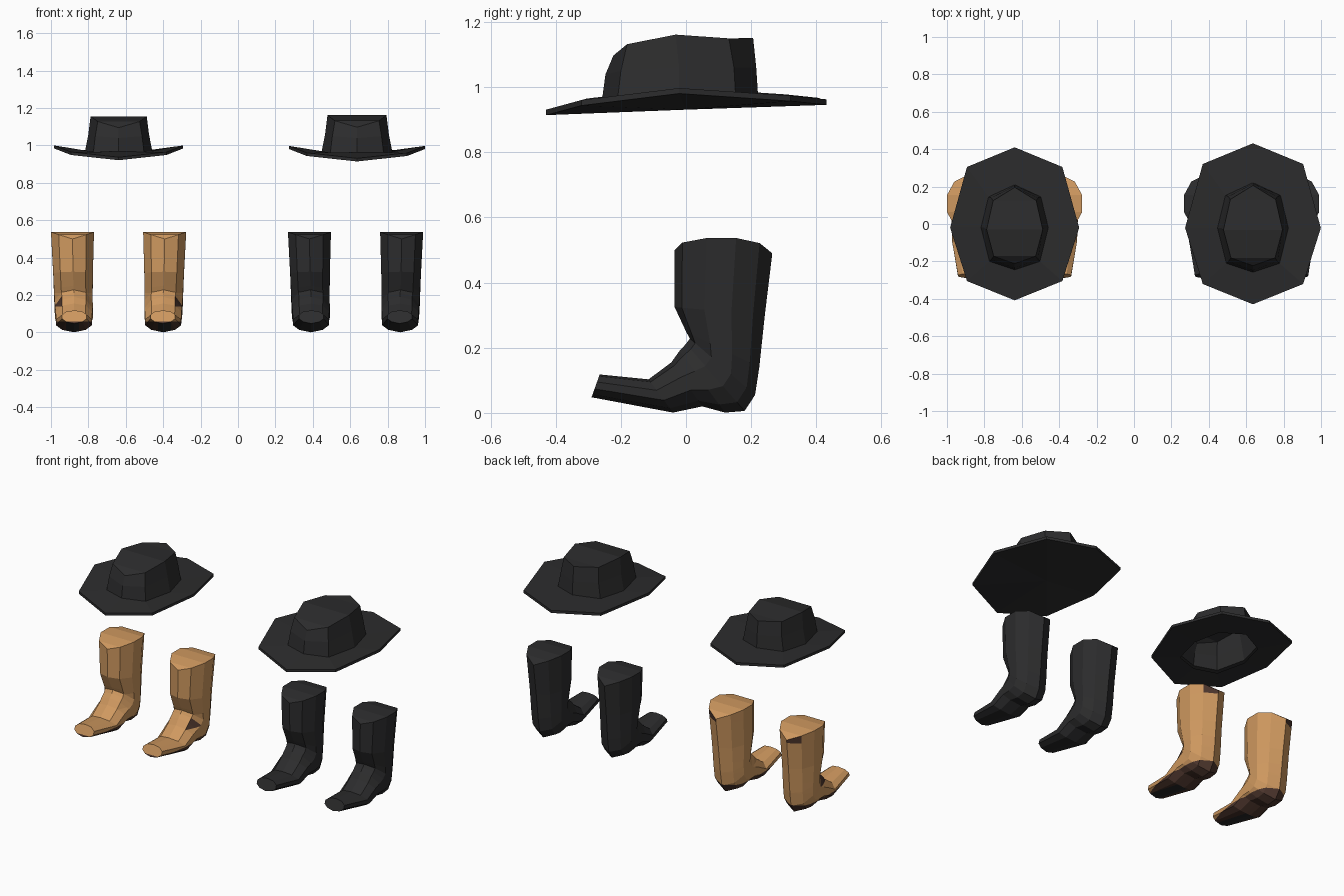
import bpy, bmesh
from mathutils import Vector

if "Cube" in bpy.data.objects:
    bpy.data.objects.remove(bpy.data.objects["Cube"])


def material(name, rgb):
    m = bpy.data.materials.new(name)
    m.diffuse_color = (*rgb, 1)
    m.use_nodes = True
    m.node_tree.nodes["Principled BSDF"].inputs["Base Color"].default_value = m.diffuse_color
    return m


BLACK = material("black leather", (0.025, 0.025, 0.026))
TAN = material("tan leather", (0.62, 0.315, 0.115))
BROWN = material("worn brown", (0.075, 0.037, 0.026))


def bridge(bm, a, b):
    n = len(a)
    for i in range(n):
        j = (i + 1) % n
        bm.faces.new((a[i], a[j], b[j], b[i]))


def cap(bm, r):
    # strips running left to right across a symmetric ring
    n = len(r)
    h = n // 2
    bm.faces.new((r[0], r[1], r[-1]))
    for i in range(1, h - 1):
        bm.faces.new((r[i], r[i + 1], r[n - i - 1], r[n - i]))
    bm.faces.new((r[h - 1], r[h], r[h + 1]))


def finish(bm, name, mats):
    bmesh.ops.recalc_face_normals(bm, faces=bm.faces[:])
    me = bpy.data.meshes.new(name)
    bm.to_mesh(me)
    bm.free()
    ob = bpy.data.objects.new(name, me)
    bpy.context.collection.objects.link(ob)
    for m in mats:
        me.materials.append(m)
    return ob


# Boot sections: front point (y, z), back point (y, z), half width, inward shift
SECTIONS = [
    ((-0.265, 0.118), (-0.290, 0.048), 0.066, 0.010),
    ((-0.115, 0.103), (-0.040, 0.001), 0.096, 0.008),
    ((-0.045, 0.155), (0.050, 0.020), 0.098, 0.008),
    ((-0.020, 0.190), (0.120, 0.001), 0.100, 0.008),
    ((0.000, 0.212), (0.180, 0.006), 0.101, 0.008),
    ((0.012, 0.228), (0.212, 0.055), 0.102, 0.006),
    ((0.000, 0.250), (0.225, 0.140), 0.103, 0.005),
    ((-0.035, 0.325), (0.242, 0.300), 0.106, 0.003),
    ((-0.035, 0.500), (0.265, 0.490), 0.115, 0.000),
]
# Cross-section: position from front to back, share of the half width
OUTLINE = [(0, 0), (0.08, 0.64), (0.33, 1), (0.63, 1), (0.87, 0.66), (1, 0)]
OUTLINE += [(u, -w) for u, w in OUTLINE[4:0:-1]]


def boot(name, cx, side, worn):
    bm = bmesh.new()
    rings = []
    for k, (f, b, hw, shift) in enumerate(SECTIONS):
        ring = []
        for u, w in OUTLINE:
            y = f[0] + (b[0] - f[0]) * u
            z = f[1] + (b[1] - f[1]) * u
            if k == len(SECTIONS) - 1:      # raised sides of the shaft opening
                z += 0.16 * u * (1 - u) + (0.012 if 0 < u < 1 else 0)
                z = min(z, 0.537)
            ring.append(bm.verts.new((cx + side * (w * hw - shift), y, max(z, 0))))
        rings.append(ring)
    for a, b in zip(rings, rings[1:]):
        bridge(bm, a, b)
    cap(bm, rings[0])
    cap(bm, rings[-1])
    bmesh.ops.recalc_face_normals(bm, faces=bm.faces[:])
    if worn:
        # cut lines for the dark sole and scuffs
        cuts = [((0, 0, h), (0, 0, 1)) for h in (0.06, 0.14, 0.21, 0.47)]
        for co, no in cuts:
            bmesh.ops.bisect_plane(bm, geom=bm.verts[:] + bm.edges[:] + bm.faces[:],
                                   plane_co=co, plane_no=no)
        low = [f for f in bm.faces if f.calc_center_median().z < 0.06]
        for dx in (-0.035, 0.035):
            geom = set(low)
            for f in low:
                geom.update(f.edges)
                geom.update(f.verts)
            bmesh.ops.bisect_plane(bm, geom=list(geom), plane_co=(cx + dx, 0, 0),
                                   plane_no=(1, 0, 0))
            low = [f for f in bm.faces if f.calc_center_median().z < 0.06]
        bm.normal_update()
        for f in bm.faces:
            c = f.calc_center_median()
            out = (c.x - cx) * side
            if c.z < 0.06:
                streak = f.normal.z < -0.85 and abs(c.x - cx) < 0.036 and c.y < -0.05
                f.material_index = 2 if streak else 1
            elif out > 0.05 and 0.14 < c.z < 0.21 and c.y < 0.03:
                f.material_index = 1        # scuff on the outer instep
            elif out > 0.02 and c.z > 0.47 and c.y > 0.2 and f.normal.z < 0.5:
                f.material_index = 1        # scuff on the back rim
    return finish(bm, name, [TAN, BROWN, BLACK] if worn else [BLACK])


# Hat rings: right half from front to back, mirrored to the left
BRIM = [(0, -0.408, 0.937), (0.255, -0.305, 0.965), (0.345, -0.02, 1.0),
        (0.255, 0.305, 0.978), (0, 0.41, 0.967)]
BASE = [(0, -0.245, 0.967), (0.135, -0.20, 0.966), (0.18, -0.02, 0.968),
        (0.14, 0.145, 0.972), (0, 0.21, 0.983)]
MID = [(0, -0.235, 1.04), (0.125, -0.19, 1.05), (0.162, -0.02, 1.06),
       (0.125, 0.14, 1.06), (0, 0.205, 1.06)]
TOP = [(0, -0.212, 1.095), (0.112, -0.172, 1.128), (0.15, -0.03, 1.156),
       (0.115, 0.125, 1.145), (0, 0.196, 1.146)]


def hat(name, cx, s, hollow):
    bm = bmesh.new()

    def place(p):
        return bm.verts.new((cx + p[0] * s, p[1] * s, 1.05 + (p[2] - 1.05) * s))

    def ring(half, drop=0.0):
        pts = half + [(-x, y, z) for x, y, z in half[3:0:-1]]
        return [place((x, y, z - drop)) for x, y, z in pts]

    under, brim, base, mid, top = (ring(BRIM, 0.016), ring(BRIM), ring(BASE),
                                   ring(MID), ring(TOP))
    for a, b in ((under, brim), (brim, base), (base, mid), (mid, top)):
        bridge(bm, a, b)
    cap(bm, top)
    if hollow:                               # opening for the head
        bridge(bm, ring(BASE, 0.018), under)
    else:                                    # closed underside
        c = place((0, 0, 0.937))
        for i in range(8):
            bm.faces.new((under[i], under[(i + 1) % 8], c))
    return finish(bm, name, [BLACK])


boot("tan_boot_left", -0.885, -1, True)
boot("tan_boot_right", -0.392, 1, True)
boot("black_boot_left", 0.382, -1, False)
boot("black_boot_right", 0.875, 1, False)
hat("hat_small", -0.638, 1.0, True)
hat("hat_large", 0.636, 1.052, False)
